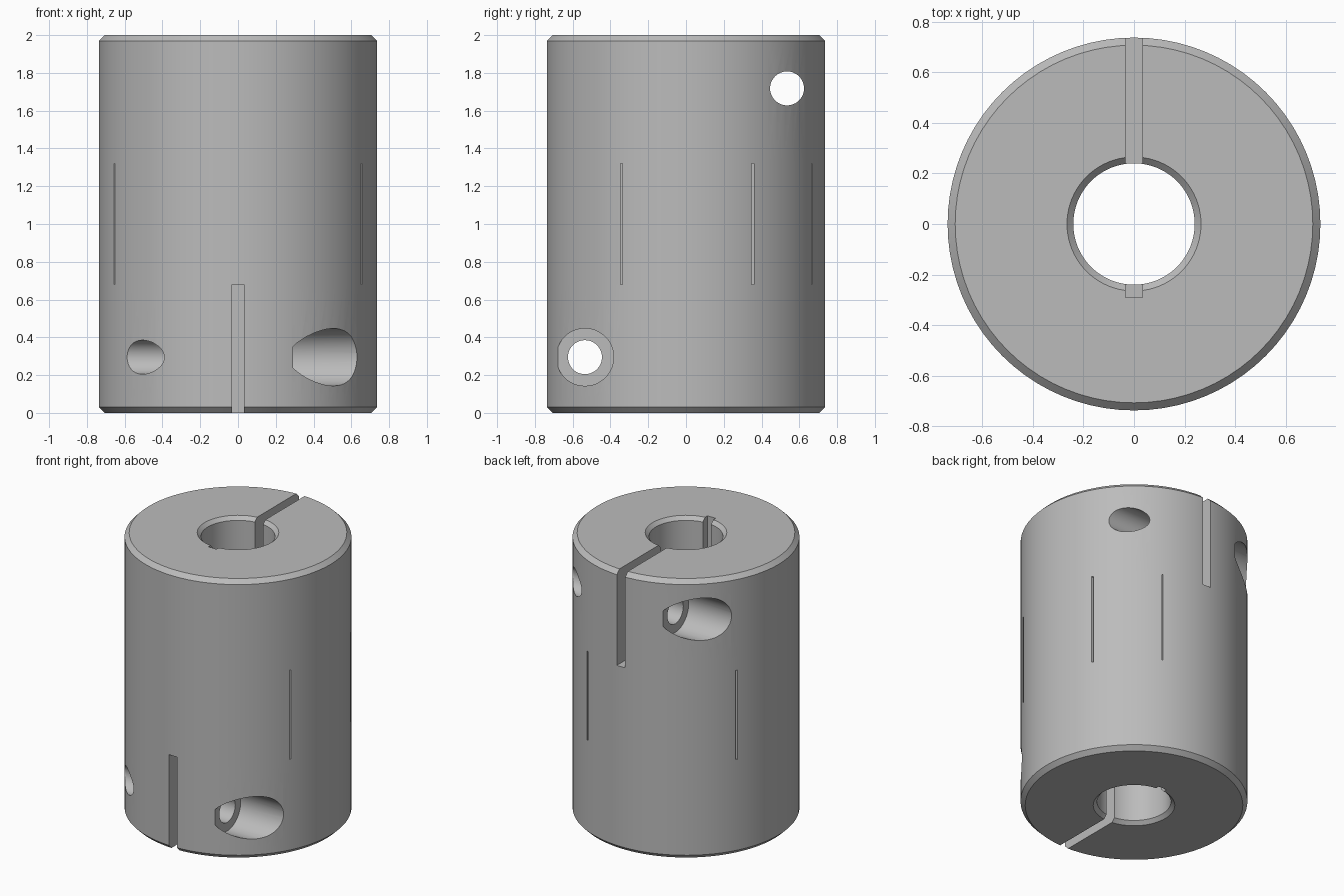
import bpy, bmesh, math
from mathutils import Matrix

if "Cube" in bpy.data.objects:
    bpy.data.objects.remove(bpy.data.objects["Cube"], do_unlink=True)

R, BORE, HUB, TOP = 0.737, 0.24, 0.68, 2.0
CHAMFER, SLOT = 0.03, 0.066

metal = bpy.data.materials.new("satin grey metal")
metal.use_nodes = True
grey = (0.5, 0.5, 0.5, 1)
metal.diffuse_color = grey
metal.node_tree.nodes["Principled BSDF"].inputs["Base Color"].default_value = grey


def add_object(name, bm):
    bmesh.ops.recalc_face_normals(bm, faces=bm.faces)
    mesh = bpy.data.meshes.new(name)
    bm.to_mesh(mesh)
    bm.free()
    mesh.materials.append(metal)
    ob = bpy.data.objects.new(name, mesh)
    bpy.context.collection.objects.link(ob)
    return ob


def revolve(name, profile, sides=80):
    """Closed (radius, height) profile turned about z."""
    bm = bmesh.new()
    rings = []
    for i in range(sides):
        a = math.tau * i / sides
        rings.append([bm.verts.new((r * math.cos(a), r * math.sin(a), z)) for r, z in profile])
    for i in range(sides):
        p, q = rings[i], rings[(i + 1) % sides]
        for j in range(len(profile)):
            k = (j + 1) % len(profile)
            bm.faces.new((p[j], q[j], q[k], p[k]))
    return add_object(name, bm)


def box(name, x, y, z):
    """Box given by its (min, max) range on each axis."""
    bm = bmesh.new()
    spans = [sorted(v) for v in (x, y, z)]
    centre = [sum(v) / 2 for v in spans]
    size = [v[1] - v[0] for v in spans]
    bmesh.ops.create_cube(bm, size=1, matrix=Matrix.Translation(centre) @ Matrix.Diagonal((*size, 1)))
    return add_object(name, bm)


def cross_bore(name, radius, x, y, z):
    """Cylinder along x between two x positions."""
    bm = bmesh.new()
    place = Matrix.Translation((sum(x) / 2, y, z)) @ Matrix.Rotation(math.pi / 2, 4, "Y")
    bmesh.ops.create_cone(bm, cap_ends=True, segments=48, radius1=radius, radius2=radius,
                          depth=abs(x[1] - x[0]), matrix=place)
    return add_object(name, bm)


def cut(ob, cutters):
    for c in cutters:
        mod = ob.modifiers.new("cut", "BOOLEAN")
        mod.operation, mod.solver, mod.object = "DIFFERENCE", "EXACT", c
    bpy.ops.object.select_all(action="DESELECT")
    bpy.context.view_layer.objects.active = ob
    ob.select_set(True)
    for mod in list(ob.modifiers):
        bpy.ops.object.modifier_apply(modifier=mod.name)
    for c in cutters:
        bpy.data.objects.remove(c, do_unlink=True)
    bpy.ops.object.shade_smooth_by_angle(angle=math.radians(25))


# Clamping hubs: s = 1 for the lower one, -1 for the upper one turned end for end
def clamp_hub(name, s, screw_height):
    def h(z):
        return z if s == 1 else TOP - z
    hub = revolve(name, [(BORE, h(HUB)), (R, h(HUB)), (R, h(CHAMFER)), (R - CHAMFER, h(0)),
                         (BORE + 0.025, h(0)), (BORE, h(0.025))])
    run = (h(-0.1), h(HUB + 0.1))
    half = (-SLOT / 2, SLOT / 2)
    cut(hub, [
        box("clamp_slit", half, (-s * 0.15, -s), run),
        box("keyway", half, (s * 0.15, s * 0.29), run),
        cross_bore("screw_hole", 0.09, (-1, 1), -s * 0.535, screw_height),
        cross_bore("screw_head_recess", 0.152, (s * 0.29, s), -s * 0.535, screw_height),
    ])


clamp_hub("lower_hub", 1, 0.295)
clamp_hub("upper_hub", -1, 1.718)

# Middle section: jaws and insert, parted by hairline gaps
middle = revolve("jaws_and_insert", [(BORE, HUB), (R, HUB), (R, TOP - HUB), (BORE, TOP - HUB)])
height = (HUB - 0.1, TOP - HUB + 0.1)
gaps = [box("jaw_gap", (0.4 * sx, sx), (y, y + w), height)
        for sx in (-1, 1) for y, w in ((-0.346, 0.009), (0.346, 0.013))]
gaps.append(box("jaw_gap", (0.312, 0.318), (0.4, 1), height))
cut(middle, gaps)
